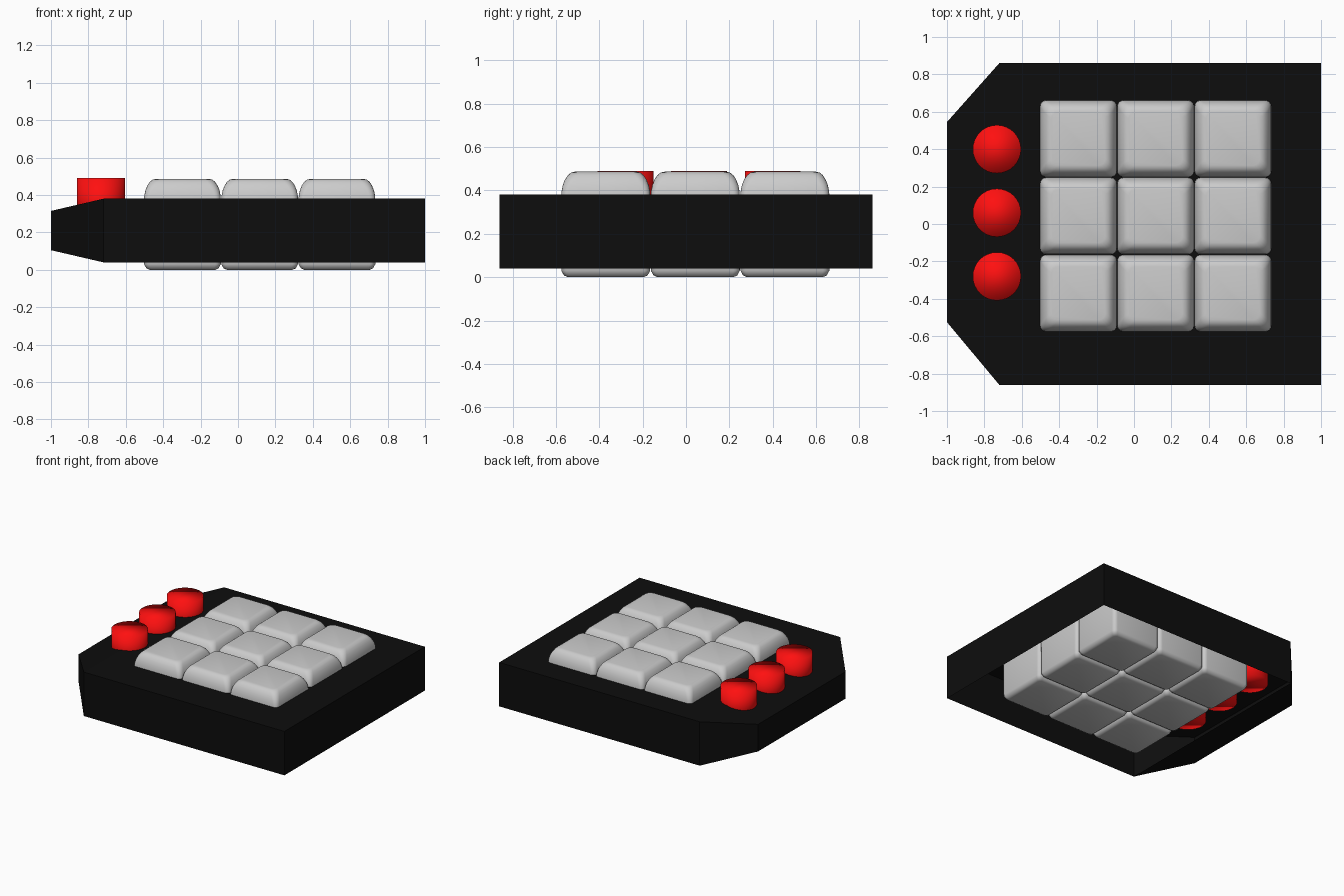
import bpy, bmesh, math

if "Cube" in bpy.data.objects:
    bpy.data.objects.remove(bpy.data.objects["Cube"])


def material(name, rgb):
    m = bpy.data.materials.new(name)
    m.diffuse_color = (*rgb, 1)
    m.use_nodes = True
    m.node_tree.nodes["Principled BSDF"].inputs["Base Color"].default_value = m.diffuse_color
    return m


def make_object(name, bm, mat=None):
    bmesh.ops.recalc_face_normals(bm, faces=bm.faces)
    mesh = bpy.data.meshes.new(name)
    bm.to_mesh(mesh)
    bm.free()
    ob = bpy.data.objects.new(name, mesh)
    bpy.context.collection.objects.link(ob)
    if mat:
        mesh.materials.append(mat)
    return ob


def smooth(ob, angle):
    bpy.ops.object.select_all(action='DESELECT')
    ob.select_set(True)
    bpy.context.view_layer.objects.active = ob
    bpy.ops.object.shade_smooth_by_angle(angle=math.radians(angle))


def loft(bm, rings):
    for a, b in zip(rings, rings[1:]):
        for i in range(len(a)):
            j = (i + 1) % len(a)
            bm.faces.new((a[i], a[j], b[j], b[i]))


black = material("black_plastic", (0.004, 0.004, 0.004))
red = material("red_plastic", (1.0, 0.005, 0.005))

# Casing: thin shell, open underneath, with one end drawn in
bm = bmesh.new()
rings = []
for x, half_y, yc, half_z, zc in ((1, .86, 0, .17, .21),
                                  (-.72, .86, 0, .17, .21),
                                  (-1, .535, .01, .105, .21)):
    rings.append([bm.verts.new((x, yc + sy * half_y, zc + sz * half_z))
                  for sy, sz in ((-1, -1), (1, -1), (1, 1), (-1, 1))])
loft(bm, rings)
bm.faces.new(rings[0])
bm.faces.new(rings[-1])
bmesh.ops.recalc_face_normals(bm, faces=bm.faces)
under = [f for f in bm.faces if all(abs(v.co.z - .04) < 1e-4 for v in f.verts)]
bmesh.ops.delete(bm, geom=under, context='FACES_ONLY')
make_object("casing", bm, black)


# Keys: rounded square caps lofted through (height, half width, corner radius)
KEY_PROFILE = ((0, .175, .02), (.008, .193, .025), (.03, .205, .03),
               (.36, .206, .03), (.395, .204, .032), (.425, .198, .036),
               (.45, .188, .04), (.47, .175, .042), (.482, .16, .04),
               (.486, .143, .035))


def key(name, cx, cy):
    bm = bmesh.new()
    rings = []
    for z, h, r in KEY_PROFILE:
        ring = []
        for q in range(4):
            a0 = q * math.pi / 2
            sx = 1 if q in (0, 3) else -1
            sy = 1 if q in (0, 1) else -1
            for k in range(5):
                a = a0 + k * math.pi / 8
                ring.append(bm.verts.new((cx + sx * (h - r) + r * math.cos(a),
                                          cy + sy * (h - r) + r * math.sin(a), z)))
        rings.append(ring)
    loft(bm, rings)
    bm.faces.new(rings[0])
    bm.faces.new(rings[-1])
    smooth(make_object(name, bm), 50)


for row in range(3):
    for col in range(3):
        key(f"key_{row + 1}_{col + 1}", -.297 + .413 * col, -.37 + .413 * row)

# Round buttons along the narrow end
for i in range(3):
    bm = bmesh.new()
    bmesh.ops.create_cone(bm, cap_ends=True, segments=32, radius1=.129,
                          radius2=.129, depth=.245)
    bmesh.ops.translate(bm, verts=bm.verts, vec=(-.733, -.28 + .34 * i, .3675))
    for f in bm.faces:
        f.smooth = True
    make_object(f"button_{i + 1}", bm, red)
